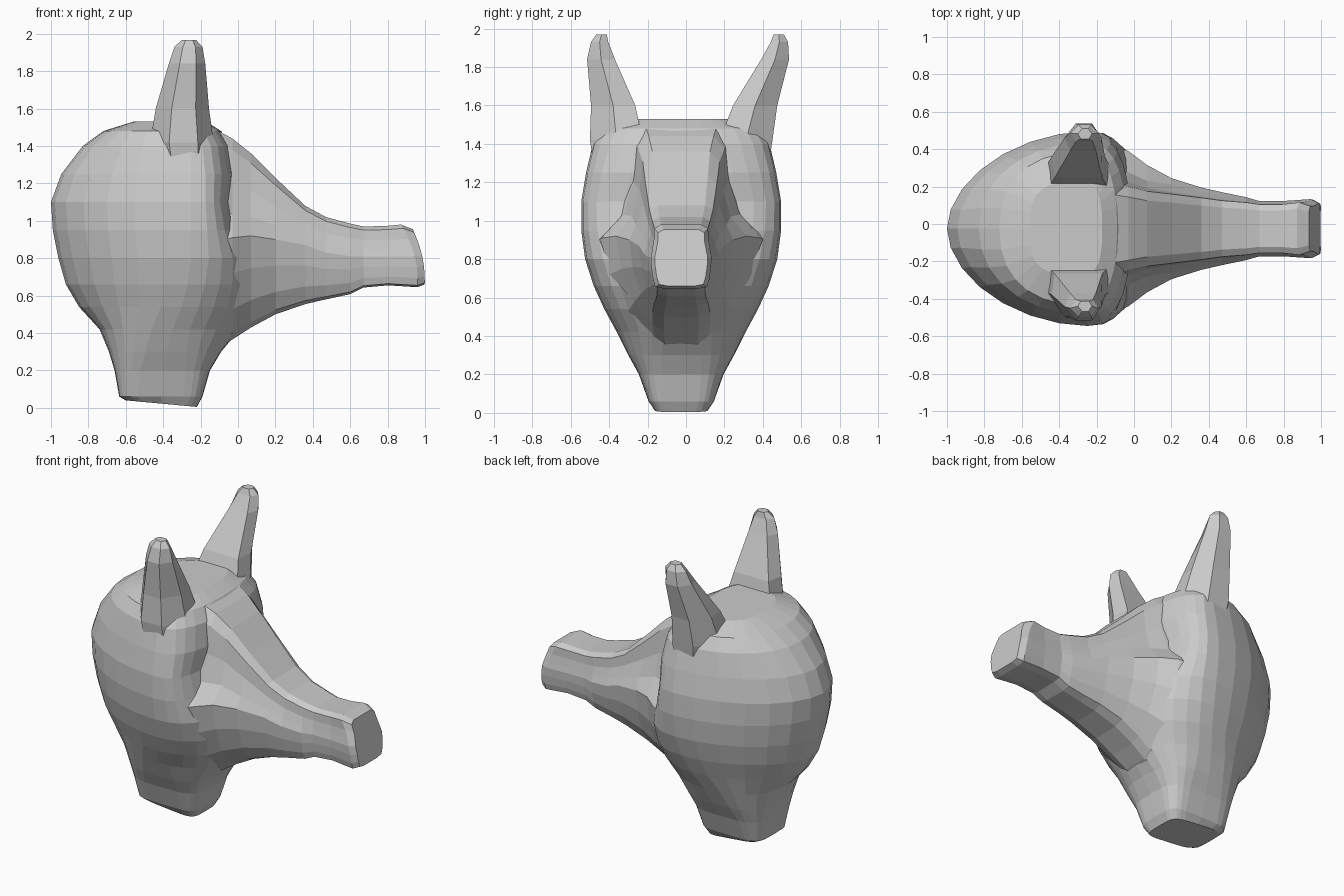
import bpy, bmesh, math

YC = -0.025  # the head sits slightly off centre in y

grey = bpy.data.materials.new("plain grey")
grey.diffuse_color = (0.6, 0.6, 0.6, 1)


def mix(a, b, t):
    return a + (b - a) * t


def loft(name, rings):
    """Skin a list of equal-length point rings and cap both ends."""
    bm = bmesh.new()
    rows = [[bm.verts.new(p) for p in ring] for ring in rings]
    n = len(rows[0])
    for a, b in zip(rows, rows[1:]):
        for i in range(n):
            bm.faces.new((a[i], a[(i + 1) % n], b[(i + 1) % n], b[i]))
    bm.faces.new(rows[0])
    bm.faces.new(rows[-1])
    bmesh.ops.recalc_face_normals(bm, faces=bm.faces)
    me = bpy.data.meshes.new(name)
    bm.to_mesh(me)
    bm.free()
    me.materials.append(grey)
    ob = bpy.data.objects.new(name, me)
    bpy.context.collection.objects.link(ob)
    return ob


def power(v, e):
    return math.copysign(abs(v) ** (2 / e), v)


# Neck and cranium: z, back x, widest x, front x, half width, back and front roundness
SKULL = [
    (0.005, -0.60, -0.41, -0.22, 0.14, 5, 5), (0.06, -0.635, -0.41, -0.19, 0.17, 5, 5),
    (0.20, -0.66, -0.40, -0.15, 0.22, 4, 4), (0.30, -0.69, -0.38, -0.09, 0.275, 3, 3),
    (0.42, -0.74, -0.35, 0.01, 0.335, 2.4, 2.2), (0.54, -0.85, -0.30, 0.08, 0.40, 1.9, 2.1),
    (0.66, -0.92, -0.27, 0.10, 0.455, 1.85, 2.2), (0.80, -0.96, -0.25, 0.08, 0.50, 1.85, 2.4),
    (0.95, -0.99, -0.25, 0.00, 0.52, 1.85, 2.8), (1.10, -1.00, -0.25, -0.04, 0.52, 1.85, 3),
    (1.25, -0.945, -0.25, -0.02, 0.495, 1.9, 2.7), (1.40, -0.83, -0.25, -0.04, 0.46, 2.1, 2.4),
    (1.48, -0.72, -0.27, -0.09, 0.41, 2.3, 2.4), (1.53, -0.56, -0.30, -0.17, 0.25, 3, 3),
]


def skull_ring(z, xb, xm, xf, hw, eb, ef, n=28):
    pts = []
    for i in range(n):
        a = math.tau * i / n
        c, s = math.cos(a), math.sin(a)
        e, r = (ef, xf - xm) if c > 0 else (eb, xm - xb)
        x = xm + r * power(c, e)
        lift = 0.035 * max(0, -(x + 0.22) / 0.38) if z < 0.03 else 0  # tilted neck end
        pts.append((x, YC + hw * power(s, e), z + lift))
    return pts


skull = loft("head", [skull_ring(*r) for r in SKULL])

# Brow and snout: x, bottom z, top z, half width, widest z, top width, bottom width, shear
SNOUT = [
    (-0.30, 0.29, 1.525, 0.36, 0.85, 0.24, 0.12, 0), (-0.14, 0.315, 1.50, 0.46, 0.88, 0.25, 0.13, 0),
    (-0.03, 0.365, 1.44, 0.415, 0.91, 0.225, 0.14, 0), (0.07, 0.43, 1.36, 0.34, 0.92, 0.20, 0.15, 0),
    (0.20, 0.50, 1.23, 0.27, 0.90, 0.185, 0.15, 0), (0.36, 0.555, 1.08, 0.22, 0.87, 0.165, 0.14, 0),
    (0.47, 0.58, 1.02, 0.195, 0.83, 0.15, 0.13, 0), (0.60, 0.608, 0.985, 0.168, 0.81, 0.14, 0.125, 0),
    (0.67, 0.643, 0.97, 0.148, 0.81, 0.13, 0.125, 0), (0.80, 0.655, 0.972, 0.148, 0.81, 0.13, 0.125, 0.05),
    (0.945, 0.645, 0.98, 0.158, 0.81, 0.14, 0.135, 0.26), (0.985, 0.66, 0.955, 0.138, 0.81, 0.12, 0.115, 0.22),
]


def snout_ring(x, zb, zt, hw, zw, tw, bw, sh):
    up, dn = zt - zw, zw - zb
    shelf = 0.4 if -0.1 < x < 0.1 else 0.6  # hollow above the cheek
    half = [(tw * 0.75, zt), (tw, zt - 0.12 * up), (mix(tw, hw, 0.12), zt - 0.45 * up),
            (mix(tw, hw, shelf), zt - 0.77 * up), (hw, zw), (mix(hw, bw, 0.14), zw - 0.35 * dn),
            (mix(hw, bw, 0.5), zw - 0.7 * dn), (bw, zb + 0.06 * dn), (bw * 0.6, zb)]
    prof = [(0, zt)] + half + [(0, zb)] + [(-y, z) for y, z in reversed(half)]
    return [(x - sh * ((z - 0.81) + 4 * (z - 0.81) ** 2), YC + y, z) for y, z in prof]


snout = loft("snout", [snout_ring(*r) for r in SNOUT])

# Ears: z, back x, front x, inner y, outer y, corner cut of the inner side
EAR = [
    (1.25, -0.44, -0.13, 0.20, 0.45, 0.0), (1.42, -0.47, -0.13, 0.20, 0.475, 0.0),
    (1.60, -0.44, -0.155, 0.25, 0.48, 0.05), (1.84, -0.37, -0.175, 0.37, 0.515, 0.15),
    (1.93, -0.34, -0.19, 0.41, 0.50, 0.2), (1.968, -0.30, -0.225, 0.42, 0.475, 0.2),
]


def ear(name, side, lean):
    rings = []
    for z, xb, xf, yi, yo, cut in EAR:
        k = lean * max(0, (z - 1.42) / 0.5)
        dx = xf - xb
        shape = [(xb + cut * dx, yi), (xf - cut * dx, yi), (xf, mix(yi, yo, 0.5)),
                 (xf - 0.25 * dx, yo), (xb + 0.3 * dx, yo), (xb, mix(yi, yo, 0.5))]
        rings.append([(x, YC + side * (y + k), z) for x, y in shape])
    return loft(name, rings)


parts = [snout, ear("left_ear", 1, 0.055), ear("right_ear", -1, -0.03)]

# Fuse everything into one skin
bpy.context.view_layer.objects.active = skull
for part in parts:
    mod = skull.modifiers.new("fuse", 'BOOLEAN')
    mod.operation = 'UNION'
    mod.solver = 'EXACT'
    mod.object = part
    bpy.ops.object.modifier_apply(modifier=mod.name)
    bpy.data.objects.remove(part)
